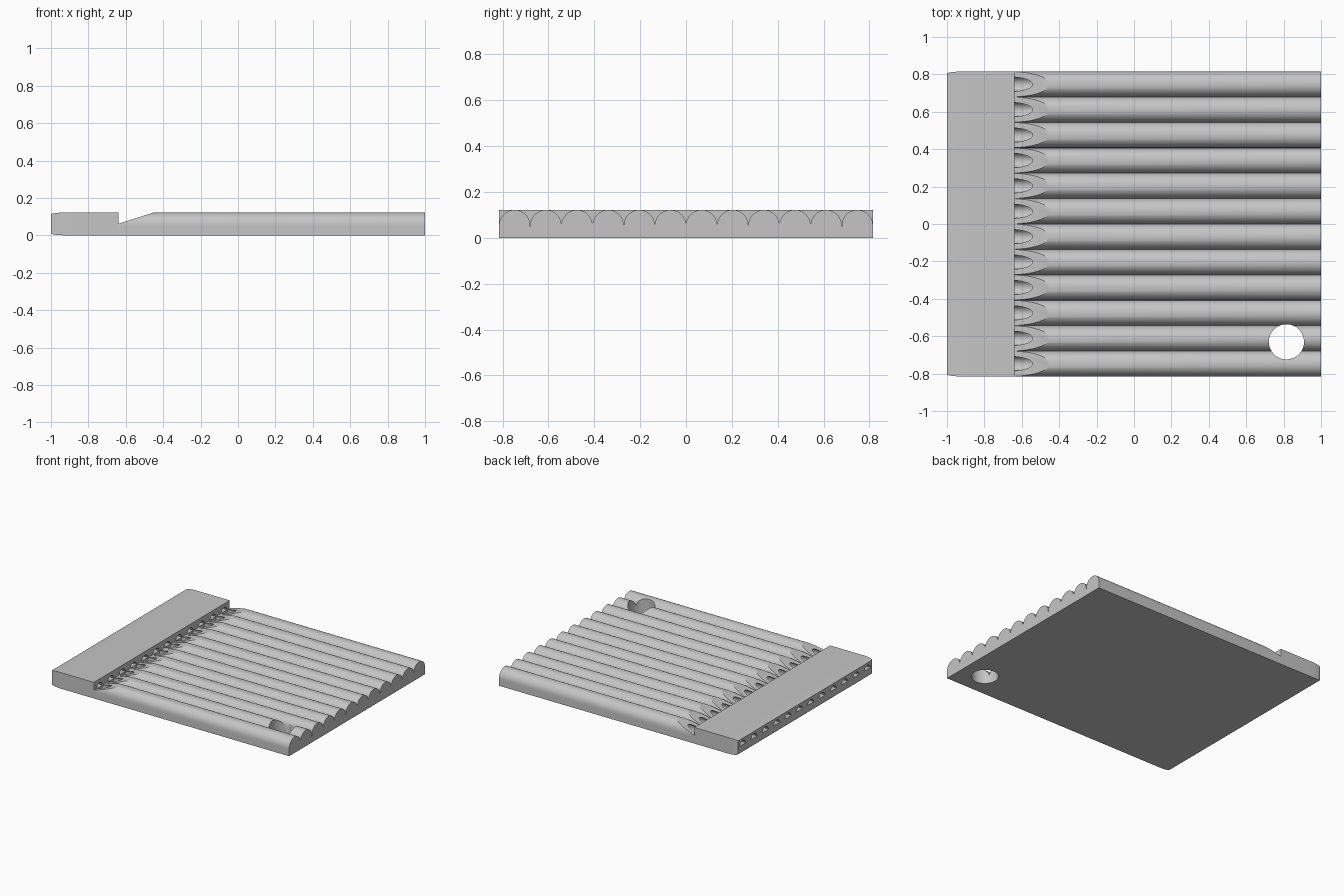
import bpy, bmesh, math

if "Cube" in bpy.data.objects:
    bpy.data.objects.remove(bpy.data.objects["Cube"])

PIPES = 12
HALF = 0.815                  # half width of the whole row
PITCH = 2 * HALF / PIPES
R = PITCH / 2                 # outer pipe radius
TOP = 0.122
AXIS = TOP - R                # height of the pipe axes
BORE = 0.039
SPLIT = -0.64                 # where mouthpiece meets pipes
FLOOR = 0.062                 # windway floor and sharp lip height
centres = [-HALF + PITCH * (i + 0.5) for i in range(PIPES)]

grey = bpy.data.materials.new("light grey")
grey.diffuse_color = (0.56, 0.56, 0.56, 1)
grey.use_nodes = True
grey.node_tree.nodes["Principled BSDF"].inputs["Base Color"].default_value = grey.diffuse_color


def loft(name, solids):
    """Each solid is a list of matching rings, skinned and capped."""
    bm = bmesh.new()
    for rings in solids:
        vs = [[bm.verts.new(p) for p in ring] for ring in rings]
        n = len(vs[0])
        for a, b in zip(vs, vs[1:]):
            for i in range(n):
                j = (i + 1) % n
                bm.faces.new((a[i], a[j], b[j], b[i]))
        bm.faces.new(vs[0][::-1])
        bm.faces.new(vs[-1])
    bmesh.ops.recalc_face_normals(bm, faces=bm.faces)
    mesh = bpy.data.meshes.new(name)
    bm.to_mesh(mesh)
    bm.free()
    mesh.materials.append(grey)
    ob = bpy.data.objects.new(name, mesh)
    bpy.context.collection.objects.link(ob)
    return ob


def along_x(profile, x0, x1):
    return [[(x, y, z) for y, z in profile] for x in (x0, x1)]


def arc(y, z, r, a0, a1, n):
    angles = [math.radians(a0 + (a1 - a0) * k / n) for k in range(n + 1)]
    return [(y + r * math.cos(a), z + r * math.sin(a)) for a in angles]


def select(ob):
    bpy.ops.object.select_all(action='DESELECT')
    ob.select_set(True)
    bpy.context.view_layer.objects.active = ob


def cut(ob, cutter):
    cutter.hide_render = True
    mod = ob.modifiers.new("cut", 'BOOLEAN')
    mod.operation = 'DIFFERENCE'
    mod.solver = 'EXACT'
    mod.object = cutter
    select(ob)
    bpy.ops.object.modifier_apply(modifier=mod.name)
    bpy.data.objects.remove(cutter)


# Row of pipes: scalloped top over a flat base
profile = [(-HALF, 0), (HALF, 0), (HALF, 0.046)]
for y in reversed(centres):
    profile += arc(y, AXIS, R, 6, 174, 28)
    profile.append((y - R, 0.046))
pipes = loft("pipe_row", [along_x(profile, SPLIT, 1)])

# Sloped lip cut across the pipes next to the mouthpiece
slope = (TOP - FLOOR) / 0.19
wedge = [(x, FLOOR + slope * (x - SPLIT)) for x in (SPLIT - 0.02, SPLIT + 0.25)]
wedge += [(SPLIT + 0.25, 0.2), (SPLIT - 0.02, 0.2)]
cut(pipes, loft("lip_cutter", [[[(x, y, z) for x, z in wedge] for y in (-1, 1)]]))

# Bores, longest at the back, stopped before the far end
bores = []
for i, y in enumerate(reversed(centres)):
    length = 1.57 * 2 ** (-i / 12)
    circle = arc(y, AXIS, BORE, 0, 360, 32)[:-1]
    bores.append(along_x(circle, SPLIT - 0.02, SPLIT + length))
cut(pipes, loft("bore_cutter", bores))

# Round hanging hole through the front corner
ring = arc(0.815, -0.63, 0.094, 0, 360, 64)[:-1]
cut(pipes, loft("hole_cutter", [[[(x, y, z) for x, y in ring] for z in (-0.1, 0.3)]]))

# Mouthpiece: block whose blowing end is softly drawn in
rings = []
for k in range(9):
    a = math.pi / 2 * k / 8
    x, d = -1 + 0.08 * (1 - math.cos(a)), 0.011 * (1 - math.sin(a))
    rings.append((x, d))
rings.append((SPLIT, 0))
head = loft("mouthpiece", [[[(x, -HALF + d, d), (x, HALF - d, d),
                             (x, HALF - d, TOP - d), (x, -HALF + d, TOP - d)]
                            for x, d in rings]])

# Windways: flat-floored, round-topped slots
low = math.degrees(math.asin((FLOOR - AXIS) / BORE))
slots = [along_x(arc(y, AXIS, BORE, low, 180 - low, 20), -1.05, SPLIT + 0.05)
         for y in centres]
cut(head, loft("windway_cutter", slots))

for ob in (pipes, head):
    select(ob)
    bpy.ops.object.shade_smooth_by_angle(angle=math.radians(25))
